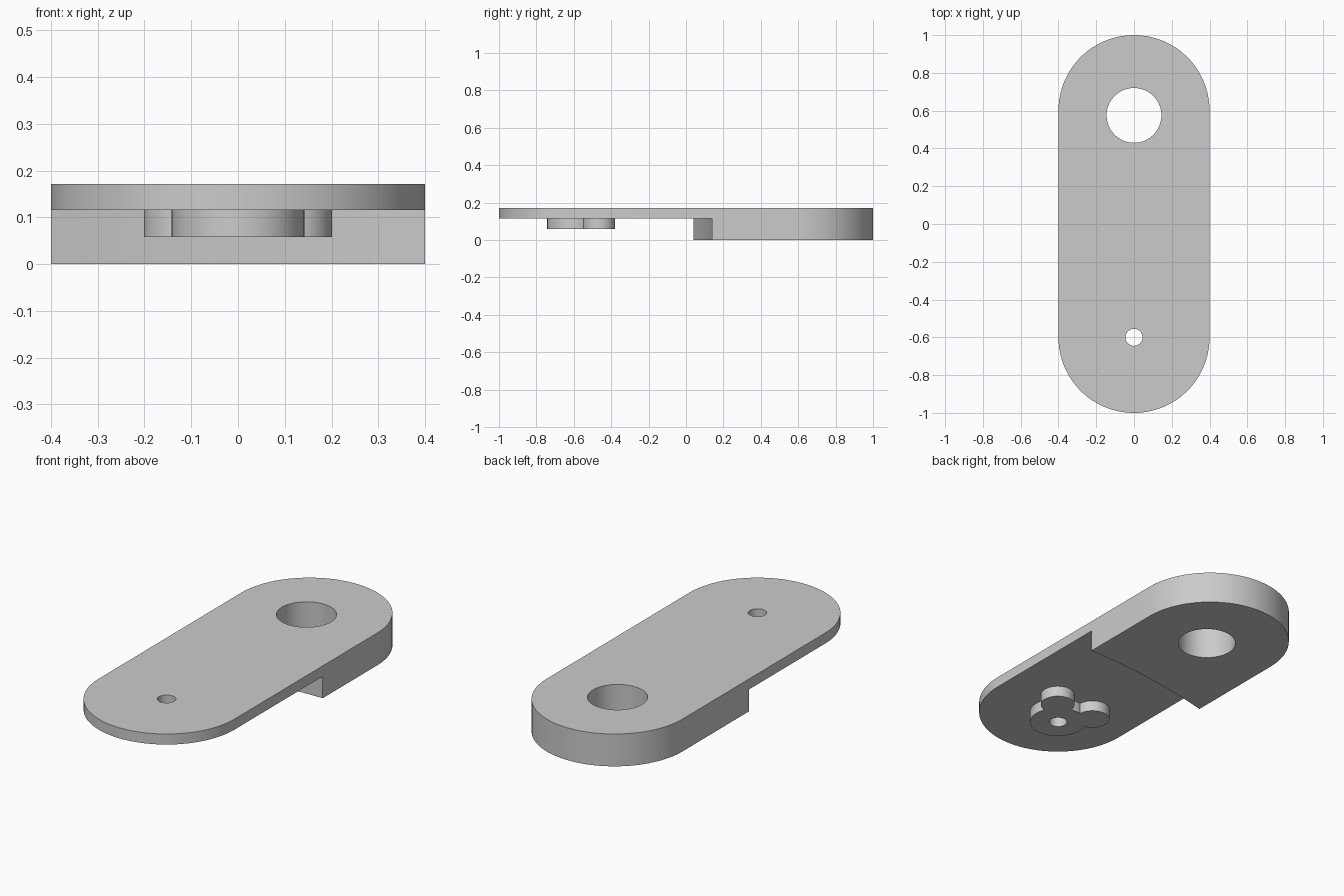
import bpy, bmesh, math

cube = bpy.data.objects.get("Cube")
if cube:
    bpy.data.objects.remove(cube)

grey = bpy.data.materials.new("plain grey")
grey.use_nodes = True
color = (0.6, 0.6, 0.6, 1)
grey.diffuse_color = color
grey.node_tree.nodes["Principled BSDF"].inputs["Base Color"].default_value = color

TOP, STEP, BOSS = 0.172, 0.116, 0.058
HALF, END = 0.4, 0.6


def arc(cx, cy, r, start, end, n):
    angles = [math.radians(start + (end - start) * i / n) for i in range(n + 1)]
    return [(cx + r * math.cos(a), cy + r * math.sin(a)) for a in angles]


def prism(name, outline, z0, z1):
    """Extrude a counter-clockwise outline from z0 up to z1."""
    bm = bmesh.new()
    face = bm.faces.new([bm.verts.new((x, y, z0)) for x, y in outline])
    walls = bmesh.ops.extrude_face_region(bm, geom=[face])["geom"]
    raised = [v for v in walls if isinstance(v, bmesh.types.BMVert)]
    bmesh.ops.translate(bm, verts=raised, vec=(0, 0, z1 - z0))
    bmesh.ops.recalc_face_normals(bm, faces=bm.faces)
    mesh = bpy.data.meshes.new(name)
    bm.to_mesh(mesh)
    bm.free()
    mesh.materials.append(grey)
    obj = bpy.data.objects.new(name, mesh)
    bpy.context.collection.objects.link(obj)
    return obj


def disc(name, x, y, r, z0, z1, n=64):
    return prism(name, arc(x, y, r, 0, 360, n)[:-1], z0, z1)


def combine(target, tool, operation):
    """Apply a boolean and discard the tool object."""
    bpy.context.view_layer.objects.active = target
    mod = target.modifiers.new(operation, "BOOLEAN")
    mod.operation, mod.object, mod.solver = operation, tool, "EXACT"
    bpy.ops.object.modifier_apply(modifier=mod.name)
    bpy.data.objects.remove(tool)


# Round-ended plate at full thickness
outline = arc(0, END, HALF, 0, 180, 64) + arc(0, -END, HALF, 180, 360, 64)
plate = prism("link_plate", outline, 0, TOP)

# Thin front half, ending in a shallow slanted curve
curve = []
for i in range(25):
    x = 0.45 - 0.9 * i / 24
    curve.append((x, 0.14 - (x - HALF) ** 2 / 6.4))
relief = prism("relief_cutter", [(-0.45, -1.1), (0.45, -1.1)] + curve, -0.1, STEP)
combine(plate, relief, "DIFFERENCE")

# Three-lobed boss under the thin half
boss = disc("boss", 0, -END, 0.142, BOSS, STEP + 0.02)
for side in (-1, 1):
    lobe = disc("boss_lobe", side * 0.115, -0.465, 0.086, BOSS, STEP + 0.02, 48)
    combine(boss, lobe, "UNION")
combine(plate, boss, "UNION")

# Through holes
for y, r in ((0.575, 0.145), (-END, 0.045)):
    combine(plate, disc("hole_cutter", 0, y, r, -0.1, 0.3), "DIFFERENCE")

bpy.ops.object.select_all(action="DESELECT")
plate.select_set(True)
bpy.context.view_layer.objects.active = plate
bpy.ops.object.shade_smooth_by_angle(angle=math.radians(30))
